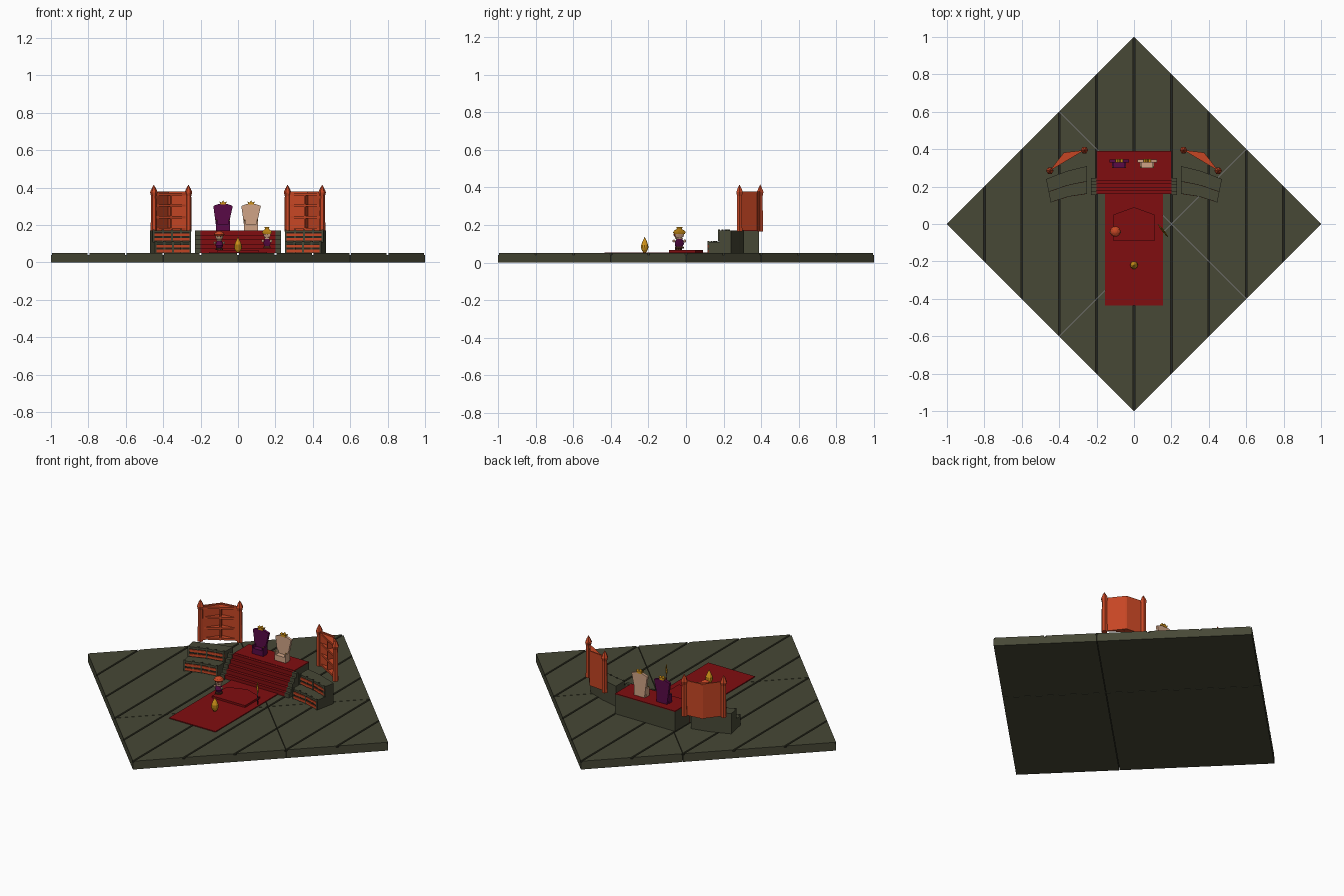
import bpy, bmesh, math
from mathutils import Matrix, Vector

if "Cube" in bpy.data.objects:
    bpy.data.objects.remove(bpy.data.objects["Cube"])


def mat(name, r, g, b):
    m = bpy.data.materials.new(name)
    m.diffuse_color = [(c / 255 / 12.92 if c < 11 else ((c / 255 + .055) / 1.055) ** 2.4) for c in (r, g, b)] + [1]
    m.use_nodes = True
    m.node_tree.nodes["Principled BSDF"].inputs["Base Color"].default_value = m.diffuse_color
    return m


STONE = mat("olive stone", 71, 72, 54)
DARK = mat("dark gap", 36, 35, 27)
RED = mat("carpet red", 128, 13, 16)
WOOD = mat("orange wood", 198, 70, 36)
PURPLE = mat("purple cloth", 88, 10, 70)
TAN = mat("pale tan", 208, 164, 134)
GOLD = mat("gold", 208, 146, 24)
BROWN = mat("dark brown", 70, 38, 24)


def mesh(name, verts, faces, mats, mtx=None):
    bm = bmesh.new()
    vs = [bm.verts.new(v) for v in verts]
    for f in faces:
        bm.faces.new([vs[i] for i in f])
    bmesh.ops.recalc_face_normals(bm, faces=bm.faces)
    me = bpy.data.meshes.new(name)
    bm.to_mesh(me)
    bm.free()
    if mtx:
        me.transform(mtx)
    for m in mats if isinstance(mats, list) else [mats]:
        me.materials.append(m)
    ob = bpy.data.objects.new(name, me)
    bpy.context.collection.objects.link(ob)
    return ob


def prism(name, pts, a, b, m, axis="z", mtx=None):
    """Extrude a 2D outline between a and b along an axis."""
    put = {"z": lambda p, h: (p[0], p[1], h), "x": lambda p, h: (h, p[0], p[1]),
           "y": lambda p, h: (p[0], h, p[1])}[axis]
    n = len(pts)
    verts = [put(p, a) for p in pts] + [put(p, b) for p in pts]
    faces = [list(range(n)), list(range(n, 2 * n))]
    faces += [[i, (i + 1) % n, n + (i + 1) % n, n + i] for i in range(n)]
    return mesh(name, verts, faces, m, mtx)


def box(name, x0, x1, y0, y1, z0, z1, m, mtx=None):
    return prism(name, [(x0, y0), (x1, y0), (x1, y1), (x0, y1)], z0, z1, m, "z", mtx)


def lathe(name, prof, n, m, mtx=None):
    """Turn (radius, height) points about z."""
    verts = [(max(r, .0004) * math.cos(2 * math.pi * k / n), max(r, .0004) * math.sin(2 * math.pi * k / n), z)
             for r, z in prof for k in range(n)]
    faces = [[j * n + k, j * n + (k + 1) % n, (j + 1) * n + (k + 1) % n, (j + 1) * n + k]
             for j in range(len(prof) - 1) for k in range(n)]
    faces += [list(range(n)), list(range(len(verts) - n, len(verts)))]
    return mesh(name, verts, faces, m, mtx)


def clip(poly, nx, c):
    """Keep the part of a convex outline where nx * x >= c."""
    out = []
    for p, q in zip(poly, poly[1:] + poly[:1]):
        d, e = nx * p[0] - c, nx * q[0] - c
        if d >= 0:
            out.append(p)
        if d * e < 0:
            t = d / (d - e)
            out.append((p[0] + t * (q[0] - p[0]), p[1] + t * (q[1] - p[1])))
    return out


# Diamond floor: four slabs with thin seams, each topped with planks
for s0, s1 in ((-1, .198), (.202, 1)):
    for t0, t1 in ((-1, .198), (.202, 1)):
        tile = [((s + t) / 2, (s - t) / 2) for s, t in ((s0, t0), (s1, t0), (s1, t1), (s0, t1))]
        slab = prism("floor_slab", tile, 0, .041, [STONE, DARK])
        for f in slab.data.polygons:
            f.material_index = int(f.normal.z > .5)
        for i in range(-5, 5):
            strip = clip(clip(tile, 1, i * .2 + .005), -1, -(i + 1) * .2 + .005)
            if len(strip) > 2:
                prism("floor_plank", strip, .041, .05, STONE)

# Carpet and house-shaped raised plate
box("carpet", -.155, .155, -.435, .165, .05, .055, RED)
prism("raised_plate", [(-.11, -.09), (.11, -.09), (.11, .05), (0, .09), (-.11, .05)], .055, .067, RED)

# Dais: carpeted steps, stone cheeks, platform
stairs = [(.16, .05)]
for k in range(5):
    y, z = .16 + .018 * k, .05 + .024 * (k + 1)
    stairs += [(y, z), (y + .018, z)]
stairs.append((.25, .05))
prism("red_steps", stairs, -.2, .2, RED, "x")
for s in (-1, 1):
    prism("step_cheek", [(y - .004, z) for y, z in stairs], s * .2, s * .23, STONE, "x")
box("platform", -.2, .2, .25, .39, .05, .167, STONE)
box("platform_carpet", -.2, .2, .25, .39, .167, .172, RED)

# Thrones
for x, m, nm in ((-.08, PURPLE, "dark"), (.07, TAN, "pale")):
    M = Matrix.Translation((x, 0, .17))
    prism(nm + "_throne_back", [(-.034, 0), (.034, 0), (.036, .06), (.052, .132), (.03, .14), (0, .148),
                                (-.03, .14), (-.052, .132)], .33, .345, m, "y", M)
    box(nm + "_throne_seat", -.03, .03, .3, .33, 0, .035, m, M)
    for s in (-1, 1):
        box(nm + "_throne_arm", s * .03, s * .038, .3, .33, 0, .052, m, M)
        lathe(nm + "_arm_knob", [(0, 0), (.004, .004), (0, .008)], 6, GOLD,
              Matrix.Translation((x + s * .034, .305, .222)))
    prism(nm + "_throne_crown", [(-.014, .14), (.014, .14), (.02, .157), (.008, .15), (0, .162),
                                 (-.008, .15), (-.02, .157)], .328, .347, GOLD, "y", M)

# Side benches and corner bookcases, mirrored left and right
for s in (-1, 1):
    def P(u, v):
        """Bench plan point: u from outer to inner end, v from front to back."""
        x = (1 - v) * (.445 - .195 * u) + v * (.47 - .22 * u)
        y = (1 - v) * (.115 + .045 * u) + v * (.24 + .07 * u)
        return (s * x, y + .032 * u * (1 - u))

    def band(name, v0, v1, z0, z1, m, u0=0, u1=1):
        us = [u0 + (u1 - u0) * k / 2 for k in range(3)]
        prism(name, [P(u, v0) for u in us] + [P(u, v1) for u in reversed(us)], z0, z1, m)

    for v0, v1, z0, z1 in ((.06, .5, .05, .11), (.5, 1, .05, .172)):
        band("bench_tier", v0, v1, z0, z1, STONE)
        b = z1 - .06
        band("bench_slot", v0 - .02, v0, b, z1 - .008, DARK)
        for z in (b + .004, b + .03):
            band("bench_shelf", v0 - .055, v0 - .02, z, z + .014, WOOD)
        band("bench_lip", v0 - .05, v0, z1 - .01, z1, STONE)
        for k in range(5):
            u = k * .2375
            band("bench_divider", v0 - .06, v0, b, z1 + .004, STONE, u, u + .05)

    # Bookcase: two back panels meeting at a corner, triangular shelves, posts
    O, A, I = [Vector((s * x, y)) for x, y in ((.45, .285), (.375, .382), (.265, .395))]
    mid = (O + I) / 2
    inward = (mid - A).normalized() * .008
    for e in (O, I):
        prism("case_panel", [e, A, A + inward, e + inward], .17, .378, WOOD)
    for z in (.172, .235, .298, .358):
        prism("case_shelf", [O, A, I], z, z + .012, WOOD)
    side = (I - O).normalized() * .004
    prism("case_divider", [A - side, A + side, mid + side, mid - side], .17, .37, WOOD)
    for e in (O, I):
        lathe("case_post", [(.017, .165), (.015, .355), (.02, .375), (.012, .395), (0, .415)], 6, WOOD,
              Matrix.Translation((e.x, e.y, 0)))

# Gold teardrop ornament on the carpet
lathe("gold_egg", [(.008, .055), (.016, .066), (.021, .08), (.019, .095), (.012, .113), (.005, .127), (0, .137)],
      10, GOLD, Matrix.Translation((0, -.22, 0)))


# Small robed figures: one round, one a flat cut-out turned diagonally
def figure(nm, loc, scale, turn, hair, crown):
    M = (Matrix.Translation(loc) @ Matrix.Rotation(math.radians(turn), 4, "Z") @ Matrix.Diagonal((*scale, 1)))
    T = Matrix.Translation
    lathe(nm + "_base", [(.02, 0), (.02, .008), (.014, .012)], 10, BROWN, M)
    lathe(nm + "_robe", [(.014, .01), (.021, .025), (.016, .042), (.009, .055)], 10, PURPLE, M)
    lathe(nm + "_collar", [(.014, .048), (.016, .052), (.01, .056)], 10, TAN, M)
    lathe(nm + "_head", [(.006, .052), (.017, .06), (.021, .072), (.018, .084), (.006, .09)], 10, TAN, M)
    lathe(nm + "_hair", [(.024, .076), (.029, .083), (.022, .094), (.01, .101), (0, .103)], 10, hair, M)
    for k in (-1, 1):
        lathe(nm + "_hand", [(0, 0), (.007, .006), (.007, .012), (0, .017)], 8, TAN, M @ T((k * .024, -.004, .03)))
        lathe(nm + "_eye", [(.003, 0), (.003, .008)], 6, BROWN, M @ T((k * .007, -.018, .07)))
    if crown:
        lathe(nm + "_crown", [(.01, .098), (.014, .11), (.003, .104)], 8, GOLD, M)


figure("round_figure", (-.1, -.04, .066), (1, 1, 1), 0, WOOD, False)
figure("flat_figure", (.155, -.035, .075), (1.5, .2, 1.03), -52, GOLD, True)
